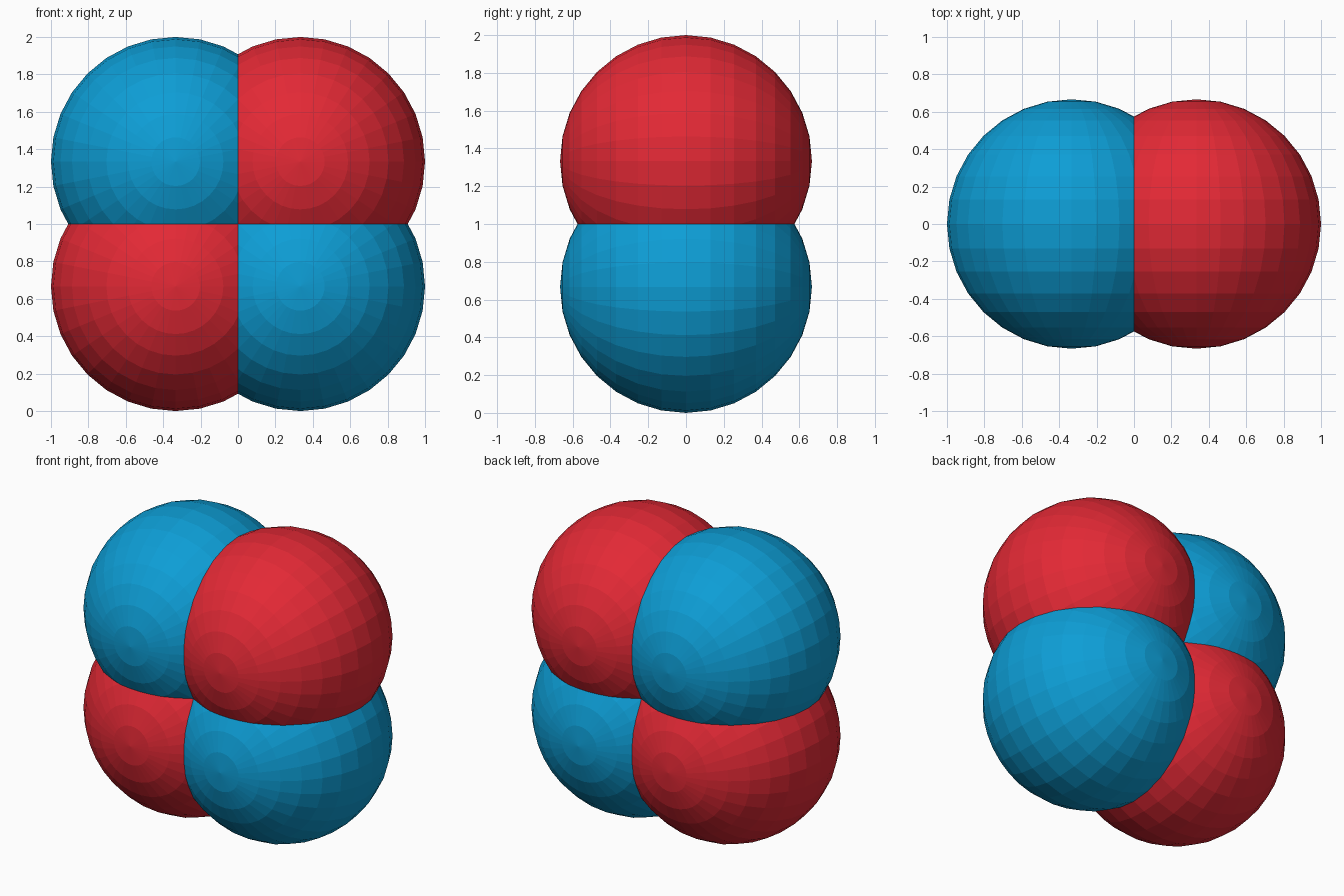
import bpy
import math

if "Cube" in bpy.data.objects:
    bpy.data.objects.remove(bpy.data.objects["Cube"])

RADIUS = 2 / 3
OFFSET = 1 / 3


def material(name, colour):
    mat = bpy.data.materials.new(name)
    mat.diffuse_color = colour
    mat.use_nodes = True
    mat.node_tree.nodes["Principled BSDF"].inputs["Base Color"].default_value = mat.diffuse_color
    return mat


red = material("red", (0.77, 0.022, 0.036, 1))
blue = material("blue", (0.004, 0.34, 0.67, 1))


def lobe(name, x, z, mat):
    # Faceted ball with its poles facing front and back
    bpy.ops.mesh.primitive_uv_sphere_add(
        segments=32, ring_count=16, radius=RADIUS,
        location=(x, 0, z), rotation=(math.pi / 2, 0, 0))
    ball = bpy.context.object
    ball.name = name
    ball.data.materials.append(mat)


# Four overlapping lobes, colours alternating around the cluster
for row, side_z in (("lower", -1), ("upper", 1)):
    for column, side_x in (("left", -1), ("right", 1)):
        lobe(f"{row}_{column}_lobe", side_x * OFFSET, 1 + side_z * OFFSET,
             red if side_x == side_z else blue)
